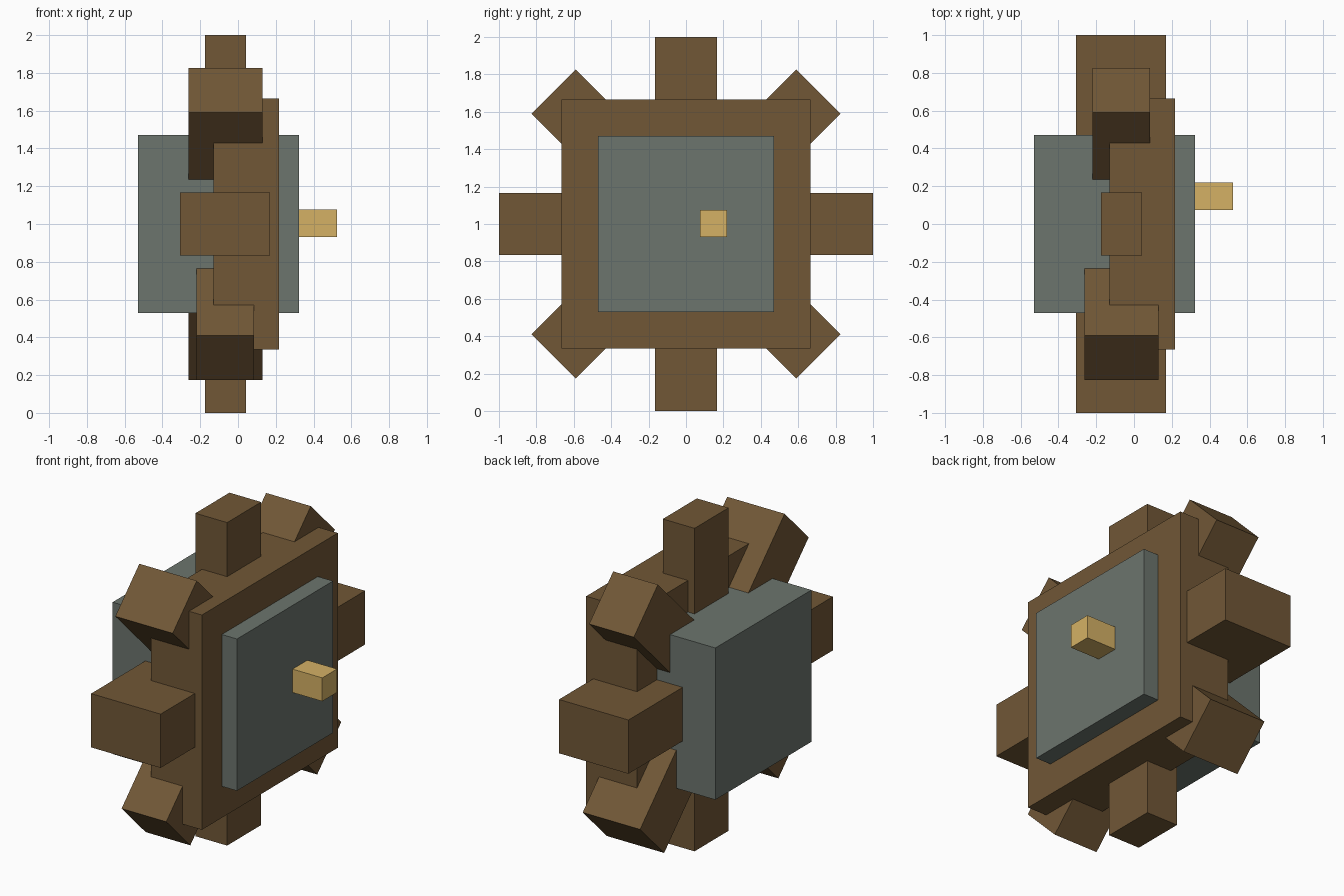
import bpy
from math import radians

cube = bpy.data.objects.get("Cube")
if cube:
    bpy.data.objects.remove(cube, do_unlink=True)


def make_material(name, rgb):
    mat = bpy.data.materials.new(name)
    mat.use_nodes = True
    color = (*rgb, 1.0)
    mat.diffuse_color = color
    mat.node_tree.nodes["Principled BSDF"].inputs["Base Color"].default_value = color
    return mat


wood = make_material("brown_wood", (0.165, 0.096, 0.037))
stone = make_material("grey_stone", (0.150, 0.176, 0.154))
brass = make_material("pale_brass", (0.66, 0.44, 0.13))


def box(name, mat, x_range, depth, height, y=0.0, z=1.0, turn=0):
    """Box spanning x_range, centred at (y, z) and turned about the x axis."""
    x0, x1 = x_range
    bpy.ops.mesh.primitive_cube_add(size=1, location=((x0 + x1) / 2, y, z))
    obj = bpy.context.object
    obj.name = name
    obj.scale = (x1 - x0, depth, height)
    obj.rotation_euler.x = radians(turn)
    obj.data.materials.append(mat)
    return obj


# Square wheel plate, hub block and off-centre handle peg
box("wheel_plate", wood, (-0.13, 0.218), 1.33, 1.33)
box("hub_block", stone, (-0.53, 0.322), 0.94, 0.94)
box("handle_peg", brass, (0.30, 0.525), 0.145, 0.145, y=0.147, z=1.003)

# Crossed bars whose ends form the eight teeth
bars = [
    ("vertical_tooth_bar", (-0.175, 0.042), 0),
    ("rising_tooth_bar", (-0.22, 0.086), -45),
    ("horizontal_tooth_bar", (-0.306, 0.17), 90),
    ("falling_tooth_bar", (-0.263, 0.13), 45),
]
for name, x_range, turn in bars:
    box(name, wood, x_range, 0.333, 2.0, turn=turn)
